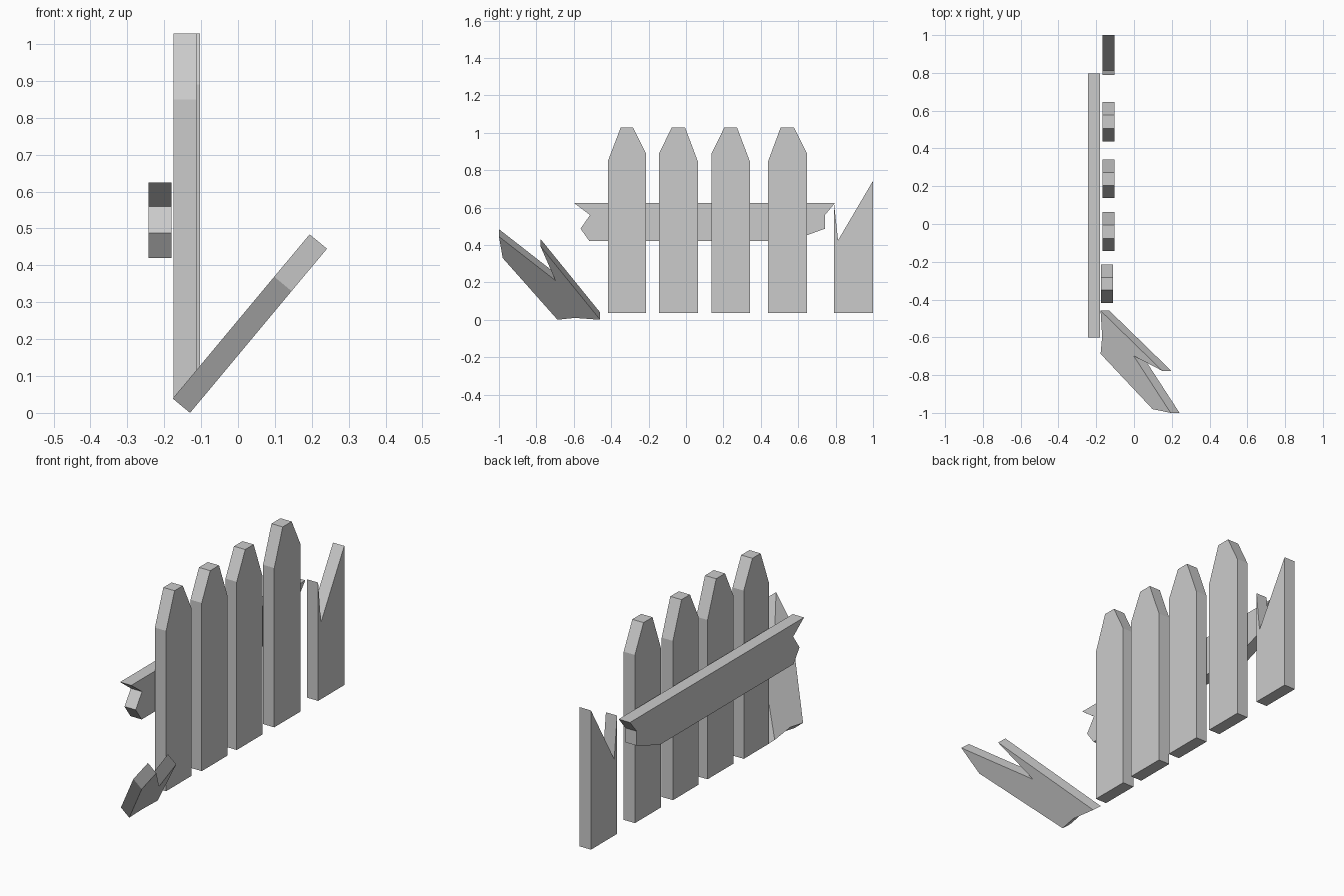
import bpy, bmesh
from mathutils import Vector

if "Cube" in bpy.data.objects:
    bpy.data.objects.remove(bpy.data.objects["Cube"])


def prism(name, points, offset):
    """Extrude a flat outline along an offset vector into a closed board."""
    bm = bmesh.new()
    face = bm.faces.new([bm.verts.new(p) for p in points])
    new = bmesh.ops.extrude_face_region(bm, geom=[face], use_keep_orig=True)
    verts = [g for g in new["geom"] if isinstance(g, bmesh.types.BMVert)]
    bmesh.ops.translate(bm, verts=verts, vec=Vector(offset))
    bmesh.ops.recalc_face_normals(bm, faces=bm.faces)
    mesh = bpy.data.meshes.new(name)
    bm.to_mesh(mesh)
    bm.free()
    obj = bpy.data.objects.new(name, mesh)
    bpy.context.collection.objects.link(obj)
    return obj


def board(name, outline, x, thickness=0.063):
    """Upright board: outline in (y, z), thickness along x."""
    return prism(name, [(x, y, z) for y, z in outline], (thickness, 0, 0))


# Standing pickets: left y, right y, left shoulder, right shoulder, back x
pickets = [
    (-0.417, -0.214, 0.85, 0.89, -0.175),
    (-0.144, 0.064, 0.89, 0.845, -0.166),
    (0.137, 0.342, 0.89, 0.845, -0.166),
    (0.438, 0.647, 0.845, 0.89, -0.166),
]
for i, (a, b, sl, sr, x) in enumerate(pickets, 1):
    board(f"picket_{i}", [(a, 0.036), (b, 0.036), (b, sr), (b - 0.069, 1.028),
                          (a + 0.068, 1.028), (a, sl)], x)

# Broken end picket
board("broken_picket", [(0.79, 0.036), (1.0, 0.036), (1.0, 0.743),
                        (0.813, 0.425), (0.79, 0.637)], -0.166)

# Splintered cross rail behind the pickets
board("cross_rail", [(-0.6, 0.625), (-0.513, 0.56), (-0.564, 0.487),
                     (-0.516, 0.42), (0.56, 0.42), (0.743, 0.487),
                     (0.743, 0.56), (0.797, 0.625)], -0.243)

# Fallen picket piece leaning outward from the ground
fallen = [(-1.0, 0.445), (-0.98, 0.33), (-0.687, 0.0), (-0.596, 0.01),
          (-0.459, 0.0), (-0.778, 0.393), (-0.698, 0.21)]
prism("fallen_picket", [(-0.13 + 0.834 * z, y, z) for y, z in fallen],
      (-0.047, 0, 0.039))
